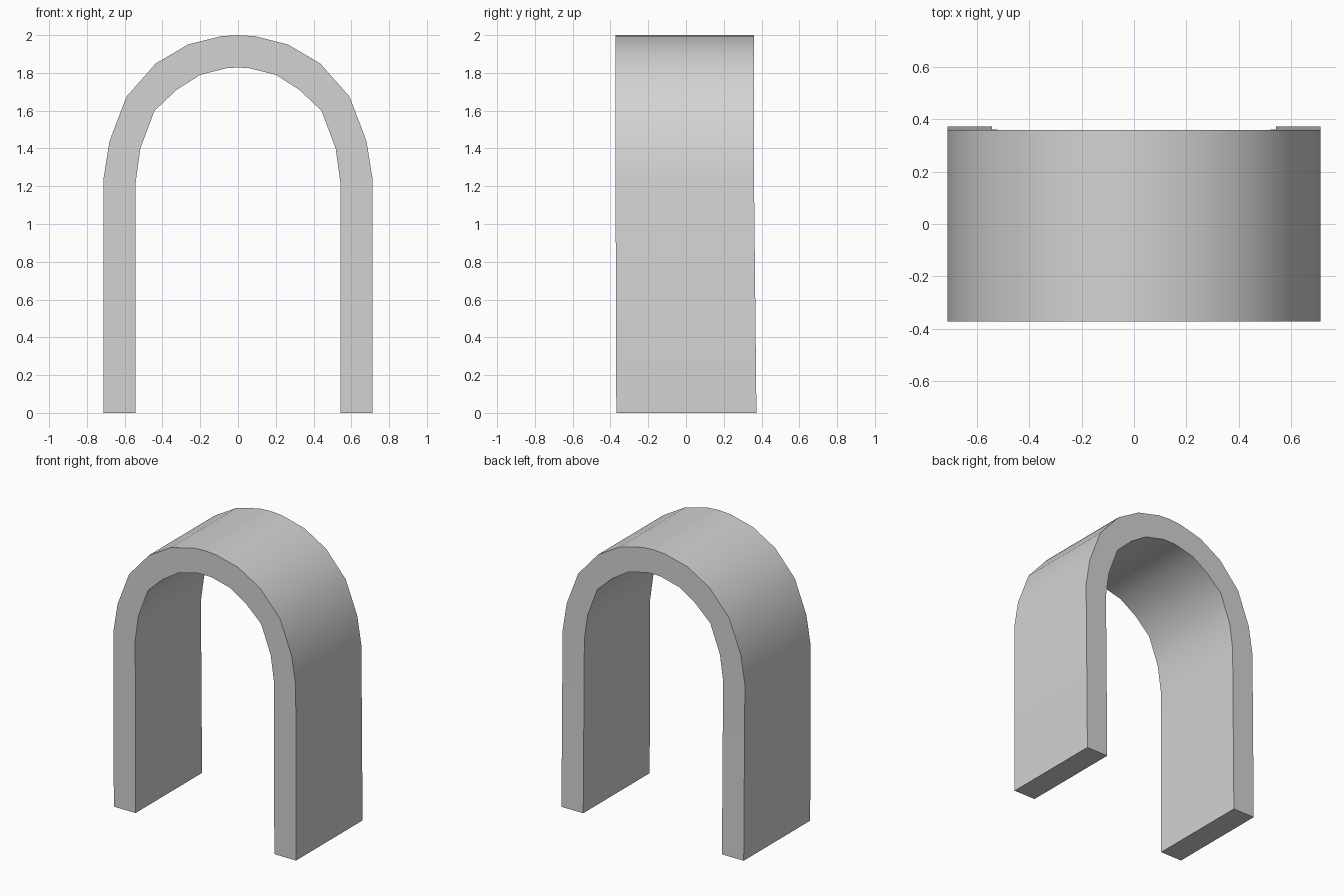
import bpy, bmesh, math

cube = bpy.data.objects.get("Cube")
if cube:
    bpy.data.objects.remove(cube, do_unlink=True)

# Plain grey material
grey = bpy.data.materials.new("light grey")
grey.use_nodes = True
colour = (0.65, 0.65, 0.65, 1)
grey.diffuse_color = colour
grey.node_tree.nodes["Principled BSDF"].inputs["Base Color"].default_value = colour

# Half profile from the foot up to the crown
outer = [(0.712, 0), (0.712, 1.24), (0.68, 1.44), (0.59, 1.675),
         (0.435, 1.85), (0.265, 1.95), (0.09, 1.994), (0, 2)]
inner = [(0.542, 0), (0.542, 1.22), (0.517, 1.40), (0.442, 1.60),
         (0.325, 1.71), (0.20, 1.79), (0.055, 1.826), (0, 1.828)]
SPRING = 1.24


def mirrored(half):
    return half + [(-x, z) for x, z in reversed(half[:-1])]


def depth(z):
    """Front and back y: the legs lean back slightly towards the feet."""
    t = max(0, 1 - z / SPRING)
    return -0.373 + 0.004 * t, 0.36 + 0.013 * t


# Four-cornered cross-sections swept along the arch
bm = bmesh.new()
rings = []
for (xo, zo), (xi, zi) in zip(mirrored(outer), mirrored(inner)):
    fo, bo = depth(zo)
    fi, bi = depth(zi)
    rings.append([bm.verts.new(p) for p in
                  ((xo, fo, zo), (xo, bo, zo), (xi, bi, zi), (xi, fi, zi))])
for a, b in zip(rings, rings[1:]):
    for i in range(4):
        j = (i + 1) % 4
        bm.faces.new((a[i], a[j], b[j], b[i]))

# Feet
bm.faces.new(rings[0])
bm.faces.new(rings[-1])
bmesh.ops.recalc_face_normals(bm, faces=bm.faces)

mesh = bpy.data.meshes.new("arch")
bm.to_mesh(mesh)
bm.free()
mesh.materials.append(grey)
arch = bpy.data.objects.new("arch", mesh)
bpy.context.collection.objects.link(arch)

# Smooth curved surfaces with sharp rims
bpy.ops.object.select_all(action="DESELECT")
arch.select_set(True)
bpy.context.view_layer.objects.active = arch
bpy.ops.object.shade_smooth_by_angle(angle=math.radians(40))
